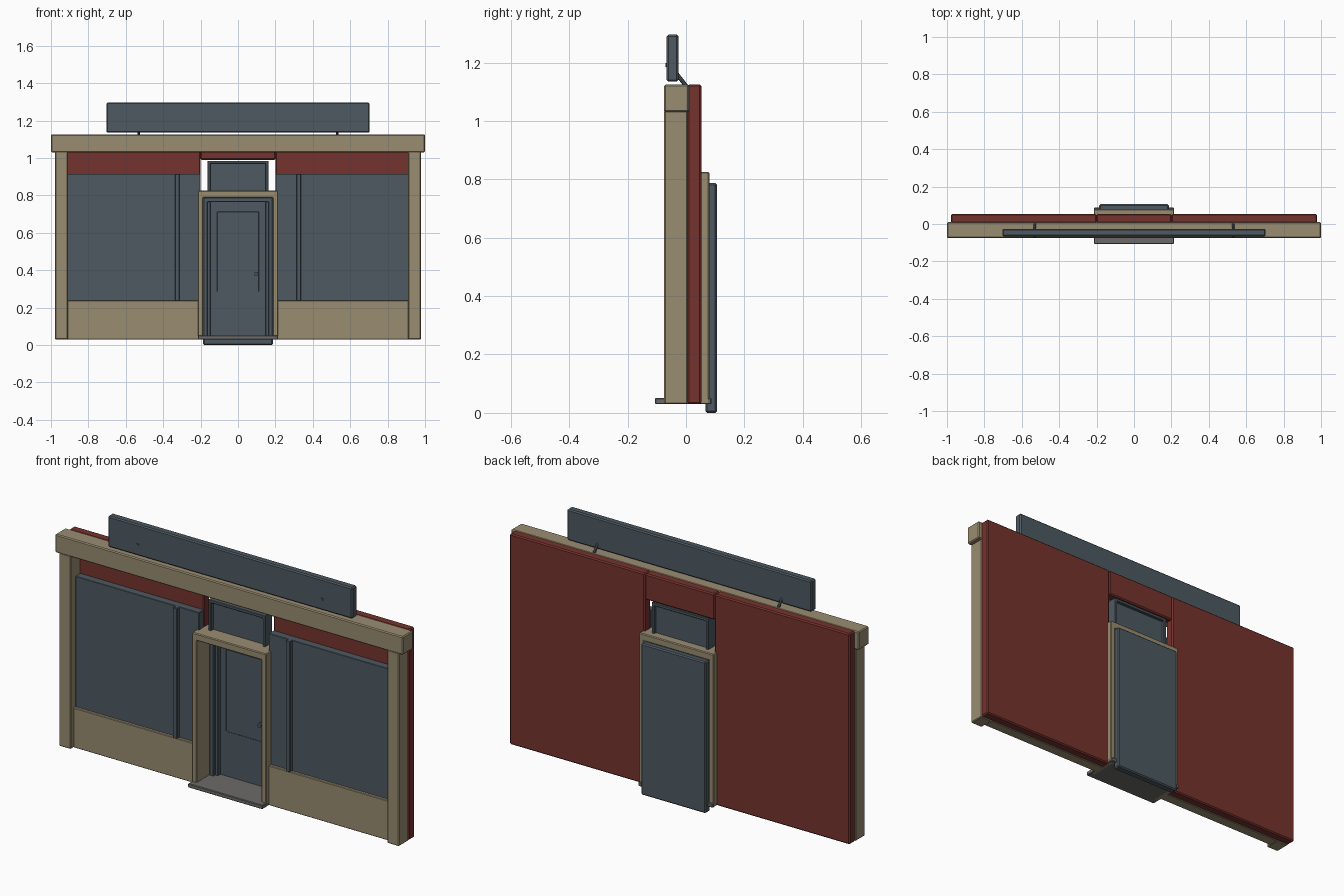
import bpy, bmesh, math
from mathutils import Vector

if "Cube" in bpy.data.objects:
    bpy.data.objects.remove(bpy.data.objects["Cube"])


def material(name, rgb):
    m = bpy.data.materials.new(name)
    m.diffuse_color = (*rgb, 1)
    m.use_nodes = True
    m.node_tree.nodes["Principled BSDF"].inputs["Base Color"].default_value = m.diffuse_color
    return m


TAN = material("tan_trim", (0.32, 0.266, 0.168))
RED = material("brick_red", (0.178, 0.033, 0.026))
SLATE = material("slate_blue", (0.074, 0.1, 0.119))
GREY = material("step_grey", (0.15, 0.145, 0.14))


def finish(name, bm, mat):
    me = bpy.data.meshes.new(name)
    bm.to_mesh(me)
    bm.free()
    me.materials.append(mat)
    ob = bpy.data.objects.new(name, me)
    bpy.context.collection.objects.link(ob)
    return ob


def box(name, x, y, z, mat, bevel=0.0):
    """Box from (min, max) ranges, optionally with chamfered edges."""
    bm = bmesh.new()
    bmesh.ops.create_cube(bm, size=1)
    for v in bm.verts:
        v.co = [r[0] if c < 0 else r[1] for c, r in zip(v.co, (x, y, z))]
    ob = finish(name, bm, mat)
    if bevel:
        b = ob.modifiers.new("bevel", 'BEVEL')
        b.width = bevel
        b.segments = 1
    return ob


def pair(name, x, y, z, mat, bevel=0.0):
    """Same box on both sides of x = 0."""
    box(name + "_right", x, y, z, mat, bevel)
    box(name + "_left", (-x[1], -x[0]), y, z, mat, bevel)


def rod(name, a, b, r, mat, sides=12):
    a, b = Vector(a), Vector(b)
    bm = bmesh.new()
    bmesh.ops.create_cone(bm, cap_ends=True, segments=sides, radius1=r,
                          radius2=r, depth=(b - a).length)
    ob = finish(name, bm, mat)
    ob.location = (a + b) / 2
    ob.rotation_euler = (b - a).to_track_quat('Z', 'Y').to_euler()
    return ob


def portal(name, xo, xi, zo, zi, z0, y, mat, bevel=0.0):
    """Upside-down U frame: outer/inner half width, outer/inner top, base."""
    pts = [(-xo, z0), (-xo, zo), (xo, zo), (xo, z0),
           (xi, z0), (xi, zi), (-xi, zi), (-xi, z0)]
    bm = bmesh.new()
    f = bm.faces.new([bm.verts.new((px, y[0], pz)) for px, pz in pts])
    ext = bmesh.ops.extrude_face_region(bm, geom=[f])
    verts = [g for g in ext["geom"] if isinstance(g, bmesh.types.BMVert)]
    bmesh.ops.translate(bm, verts=verts, vec=(0, y[1] - y[0], 0))
    bmesh.ops.recalc_face_normals(bm, faces=bm.faces)
    ob = finish(name, bm, mat)
    if bevel:
        ob.modifiers.new("bevel", 'BEVEL').width = bevel
        ob.modifiers["bevel"].segments = 1
    return ob


# Red walls and the lintel over the doorway
pair("wall", (0.2, 0.978), (0.005, 0.053), (0.03, 1.125), RED, 0.006)
box("lintel", (-0.2, 0.2), (0.005, 0.053), (0.99, 1.125), RED, 0.006)

# Tan shopfront: cornice, end pillars, stall risers
box("cornice", (-1, 1), (-0.075, 0.01), (1.03, 1.125), TAN, 0.005)
pair("pillar", (0.91, 0.978), (-0.075, 0.005), (0.03, 1.035), TAN, 0.004)
pair("stall_riser", (0.2, 0.912), (-0.05, 0.006), (0.03, 0.237), TAN, 0.003)

# Windows and mullions
pair("window", (0.2, 0.91), (-0.035, 0.006), (0.235, 0.915), SLATE, 0.002)
pair("mullion", (0.312, 0.337), (-0.055, -0.03), (0.235, 0.915), SLATE, 0.003)

# Door surround, inner frame and door
portal("door_surround", 0.214, 0.186, 0.825, 0.788, 0.03, (-0.075, 0.08), TAN, 0.004)
portal("door_frame", 0.186, 0.162, 0.788, 0.765, 0.03, (0.03, 0.08), SLATE, 0.003)
pair("door_stop", (0.147, 0.164), (0.045, 0.08), (0.045, 0.766), SLATE, 0.002)
box("door", (-0.186, 0.186), (0.066, 0.106), (0, 0.787), SLATE, 0.006)
box("door_panel", (-0.112, 0.112), (0.061, 0.07), (0.285, 0.713), SLATE, 0.002)
rod("door_knob_stem", (0.097, 0.064, 0.38), (0.097, 0.045, 0.38), 0.006, SLATE)
rod("door_knob", (0.097, 0.05, 0.38), (0.097, 0.036, 0.38), 0.011, SLATE)

# Transom light above the door
portal("transom_frame", 0.163, 0.148, 0.985, 0.97, 0.822, (-0.01, 0.05), SLATE, 0.002)
box("transom_pane", (-0.15, 0.15), (0.01, 0.035), (0.822, 0.972), SLATE)

# Doorstep
box("doorstep", (-0.214, 0.214), (-0.106, 0.087), (0.03, 0.051), GREY, 0.003)

# Sign board with angled brackets and front bolts
box("sign_board", (-0.703, 0.703), (-0.066, -0.026), (1.135, 1.296), SLATE, 0.006)
for side, s in (("left", -1), ("right", 1)):
    x = 0.53 * s
    rod("sign_bracket_" + side, (x, -0.035, 1.165), (x, 0.002, 1.118), 0.007, SLATE, 8)
    rod("sign_bolt_" + side, (x, -0.06, 1.192), (x, -0.071, 1.192), 0.007, SLATE, 8)
